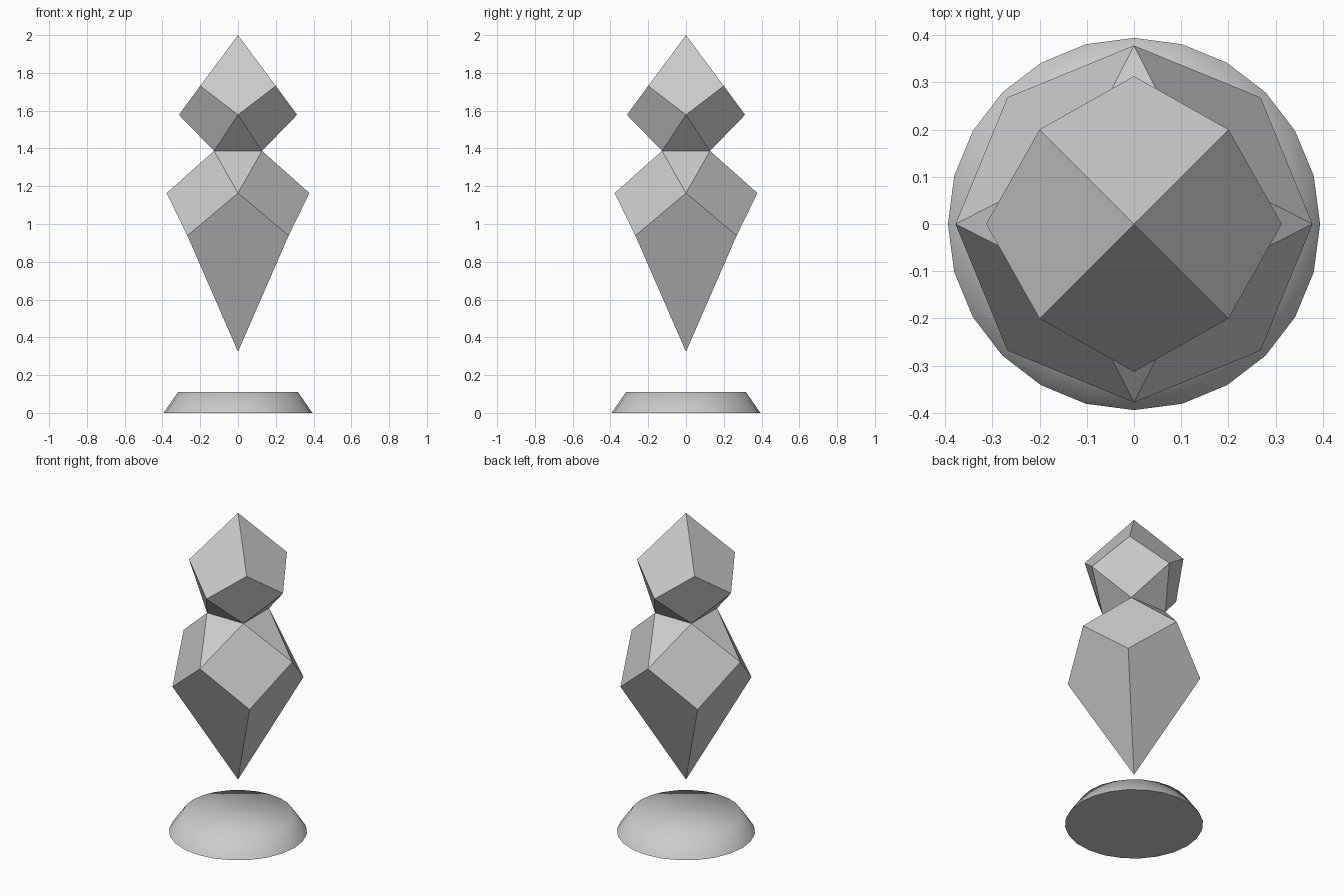
import bpy, bmesh, math

if "Cube" in bpy.data.objects:
    bpy.data.objects.remove(bpy.data.objects["Cube"])


def make_object(name, bm):
    bmesh.ops.recalc_face_normals(bm, faces=bm.faces)
    mesh = bpy.data.meshes.new(name)
    bm.to_mesh(mesh)
    bm.free()
    obj = bpy.data.objects.new(name, mesh)
    bpy.context.collection.objects.link(obj)
    return obj


def ring(bm, radius, z, turn):
    """Four points around z, starting at the given angle."""
    return [bm.verts.new((radius * math.cos(math.radians(turn + 90 * i)),
                          radius * math.sin(math.radians(turn + 90 * i)), z))
            for i in range(4)]


def gem_half(bm, waist, axis_r, axis_z, corner, corner_z, tip_z):
    """Facets from the shared square waist out to a pointed tip."""
    mid = ring(bm, axis_r, axis_z, 0)
    outer = ring(bm, corner * math.sqrt(2), corner_z, 45)
    tip = bm.verts.new((0, 0, tip_z))
    for i in range(4):
        j = (i + 1) % 4
        bm.faces.new((waist[i - 1], waist[i], mid[i]))
        bm.faces.new((waist[i], mid[j], outer[i], mid[i]))
        bm.faces.new((outer[i - 1], mid[i], outer[i], tip))


# Floating crystal: small upper gem and long lower gem joined at the waist
bm = bmesh.new()
waist = ring(bm, 0.127 * math.sqrt(2), 1.387, 45)
gem_half(bm, waist, 0.313, 1.578, 0.2, 1.731, 2.0)
gem_half(bm, waist, 0.378, 1.164, 0.268, 0.938, 0.324)
make_object("crystal", bm)

# Round tapered base with a softly shaded top rim and sharp underside
bm = bmesh.new()
bmesh.ops.create_cone(bm, cap_ends=True, segments=24,
                      radius1=0.394, radius2=0.317, depth=0.111)
bmesh.ops.translate(bm, verts=bm.verts, vec=(0, 0, 0.0555))
base = make_object("base", bm)
bpy.context.view_layer.objects.active = base
base.select_set(True)
bpy.ops.object.shade_smooth_by_angle(angle=math.radians(70))
